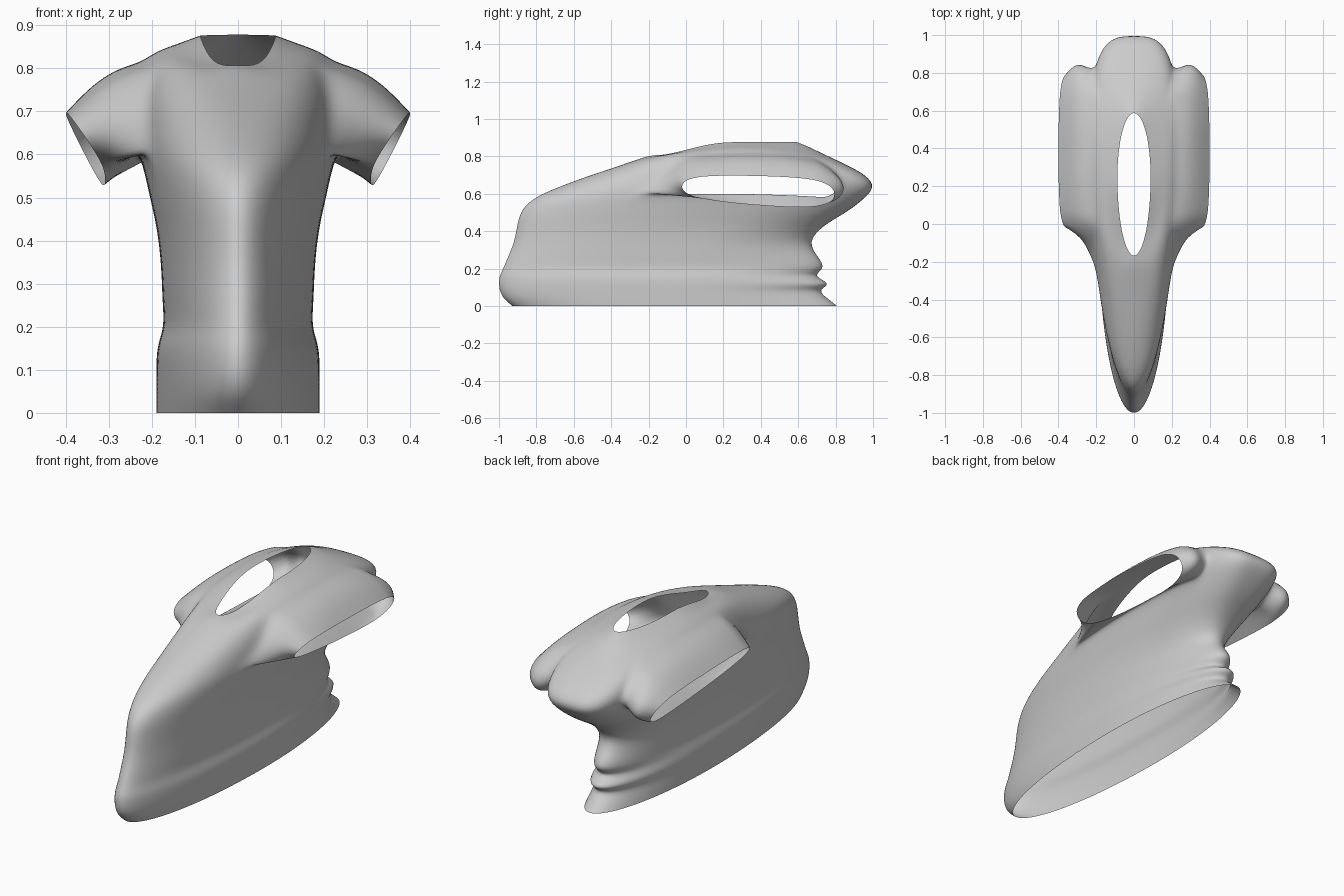
import bpy, bmesh, math
from mathutils import Vector

if "Cube" in bpy.data.objects:
    bpy.data.objects.remove(bpy.data.objects["Cube"])

N = 48                                   # columns around the torso
FRONT_COLS, BACK_COLS = 4, 5             # armhole span in columns from the side

# level body rings: height, half width, front y, back y
BODY = [(0, .19, -.93, .81), (.04, .19, -.98, .76), (.085, .19, -1, .70),
        (.12, .19, -1.003, .79), (.16, .187, -1, .67), (.20, .171, -.98, .75),
        (.26, .176, -.955, .71), (.34, .178, -.92, .65), (.43, .188, -.905, .73),
        (.50, .205, -.89, .86)]
# sloping chest and shoulder rings: side z, half width, front y, back y, front z, back z
CHEST = [(.61, .228, -.835, .95, .57, .57), (.67, .235, -.69, 1.015, .635, .635),
         (.74, .24, -.51, .965, .70, .70), (.815, .225, -.37, .86, .745, .755),
         (.84, .19, -.27, .74, .78, .81), (.857, .14, -.21, .65, .80, .855),
         (.876, .088, -.168, .588, .806, .878)]
RINGS = [b + (b[0], b[0]) for b in BODY] + CHEST
ARM_LOW = len(BODY)                      # rings bounding the armhole
ARM_TOP = ARM_LOW + 3


def spow(v, p):
    return math.copysign(abs(v) ** p, v)


def ramp(z, lo, hi):
    return min(1, max(0, (z - lo) / (hi - lo)))


def ring_point(ring, i):
    zs, w, yf, yb, zf, zb = ring
    a = 2 * math.pi * i / N
    c, s = math.cos(a), math.sin(a)
    yc = .35 * ramp(zs, .38, .66) - .1 * ramp(zs, .81, .87)         # widest point
    square = 2 + 1.3 * (ramp(zs, .3, .66) - ramp(zs, .78, .87))     # blunt back
    p = 2 / square if s > 0 else 1
    k = abs(s) ** p
    y_end, z_end = (yb, zb) if s > 0 else (yf, zf)
    drop = k * k
    if s < 0 and zs > .85:               # rounded collar front
        drop = 1 - c ** 4
    return Vector((w * spow(c, p), yc + (y_end - yc) * k, zs + (z_end - zs) * drop))


def cuff_point(u, v, side):
    """Sleeve opening; u runs front to back, v bottom to top."""
    a = math.atan2(v, u)
    h = spow(math.sin(a), .75)
    k = spow(math.cos(a), .75)
    mid = .618 - .022 * k
    half = .078 + .012 * k
    return Vector((side * (.354 + .046 * h), .37 + .41 * k, mid + half * h)), h, k


def in_armhole(j, i):
    if not ARM_LOW <= j < ARM_TOP:
        return False
    right = i if i < N / 2 else i - N
    left = N // 2 - 1 - i
    return any(-FRONT_COLS <= c < BACK_COLS for c in (right, left))


bm = bmesh.new()

# torso
grid = [[bm.verts.new(ring_point(r, i)) for i in range(N)] for r in RINGS]
for j in range(len(RINGS) - 1):
    for i in range(N):
        if not in_armhole(j, i):
            k = (i + 1) % N
            bm.faces.new((grid[j][i], grid[j][k], grid[j + 1][k], grid[j + 1][i]))

# sleeves, grown from the armhole edge to the cuff
cols = range(-FRONT_COLS, BACK_COLS + 1)
rows = range(ARM_LOW, ARM_TOP + 1)
loop = [(c, ARM_LOW) for c in cols]
loop += [(BACK_COLS, r) for r in rows[1:]]
loop += [(c, ARM_TOP) for c in reversed(cols[:-1])]
loop += [(-FRONT_COLS, r) for r in reversed(rows[1:-1])]
STEPS = 4
for side in (1, -1):
    prev = [grid[r][(c if side > 0 else N // 2 - c) % N] for c, r in loop]
    root = [v.co.copy() for v in prev]
    for n in range(1, STEPS + 1):
        t = n / STEPS
        cur = []
        for (c, r), p in zip(loop, root):
            u = 2 * (c + FRONT_COLS) / (FRONT_COLS + BACK_COLS) - 1
            v = 2 * (r - ARM_LOW) / (ARM_TOP - ARM_LOW) - 1
            q, h, k = cuff_point(u, v, side)
            co = p.lerp(q, t)
            co.z += .025 * math.sin(math.pi * t) * max(h, 0)
            co.y += .11 * max(k, 0) * math.sin(math.pi * t * .9) * t
            cur.append(bm.verts.new(co))
        for a in range(len(cur)):
            d = (a + 1) % len(cur)
            bm.faces.new((prev[a], prev[d], cur[d], cur[a]))
        prev = cur

bmesh.ops.recalc_face_normals(bm, faces=bm.faces[:])
mesh = bpy.data.meshes.new("shirt")
bm.to_mesh(mesh)
bm.free()
shirt = bpy.data.objects.new("shirt", mesh)
bpy.context.collection.objects.link(shirt)
for f in mesh.polygons:
    f.use_smooth = True
sub = shirt.modifiers.new("smooth_cloth", 'SUBSURF')
sub.levels = sub.render_levels = 2
